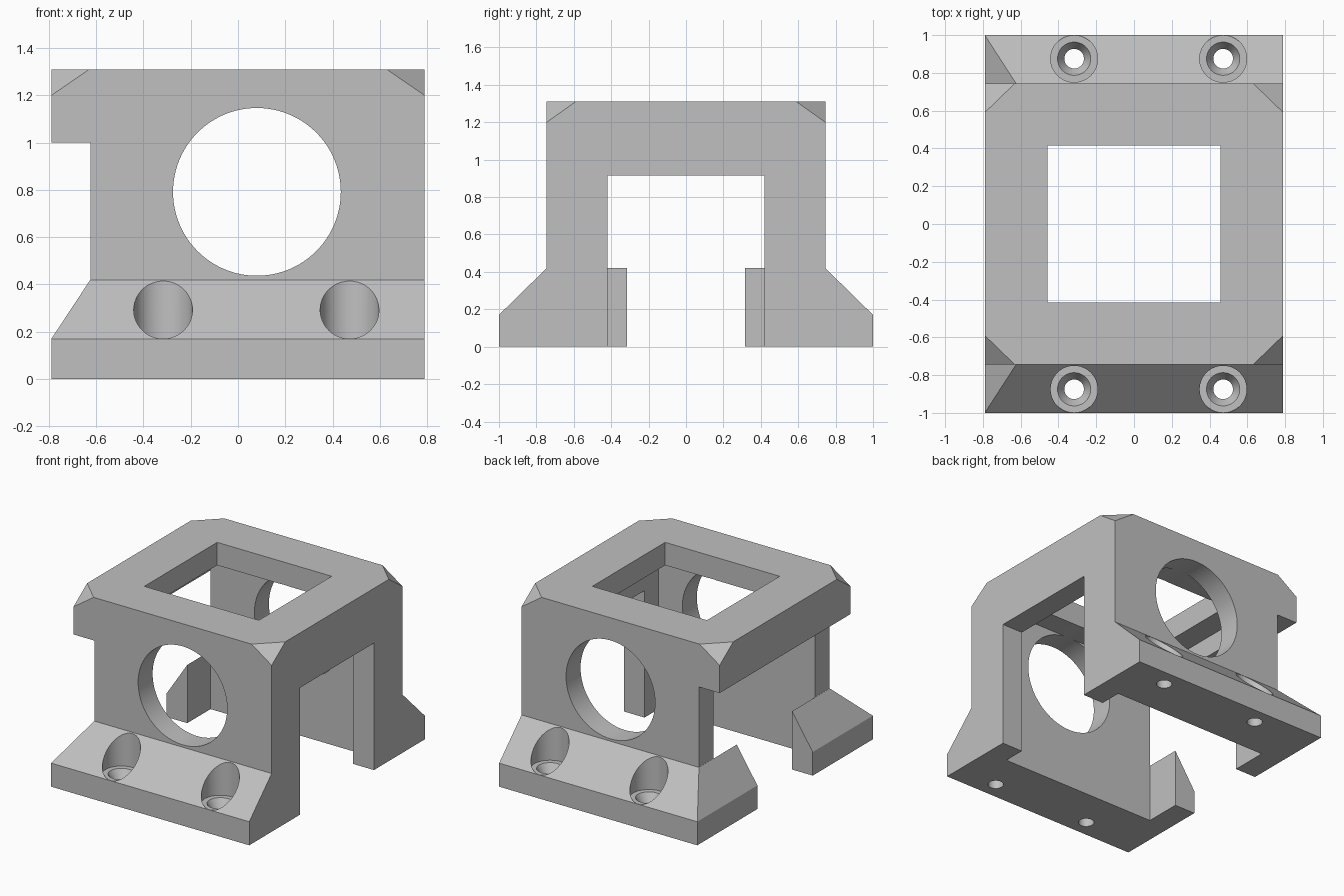
import bpy
import bmesh
from math import pi
from mathutils import Matrix, Vector

old = bpy.data.objects.get("Cube")
if old:
    bpy.data.objects.remove(old, do_unlink=True)

HALF_X, HALF_Y, TOP = 0.79, 0.745, 1.31
FOOT_LOW, FOOT_TOP = 0.17, 0.42
INNER_X = 0.625          # inside faces of the end walls

grey = bpy.data.materials.new("plain_grey")
grey.use_nodes = True
colour = (0.53, 0.53, 0.53, 1)
grey.diffuse_color = colour
grey.node_tree.nodes["Principled BSDF"].inputs["Base Color"].default_value = colour


def finish(name, bm):
    bmesh.ops.recalc_face_normals(bm, faces=bm.faces)
    mesh = bpy.data.meshes.new(name)
    bm.to_mesh(mesh)
    bm.free()
    mesh.materials.append(grey)
    ob = bpy.data.objects.new(name, mesh)
    bpy.context.collection.objects.link(ob)
    return ob


def prism(points, offset):
    """Closed profile extruded along an offset."""
    bm = bmesh.new()
    face = bm.faces.new([bm.verts.new(p) for p in points])
    ext = bmesh.ops.extrude_face_region(bm, geom=[face], use_keep_orig=True)
    verts = [v for v in ext["geom"] if isinstance(v, bmesh.types.BMVert)]
    bmesh.ops.translate(bm, vec=offset, verts=verts)
    return bm


def box(name, x0, x1, half_y, z0, z1):
    pts = [(x0, -half_y, z0), (x1, -half_y, z0), (x1, half_y, z0), (x0, half_y, z0)]
    return finish(name, prism(pts, (0, 0, z1 - z0)))


# Outer block with sloping feet along front and back
half = [(1, 0), (1, FOOT_LOW), (HALF_Y, FOOT_TOP), (HALF_Y, TOP)]
outline = half + [(-y, z) for y, z in reversed(half)]
bm = prism([(-HALF_X, y, z) for y, z in outline], (2 * HALF_X, 0, 0))

# Four clipped roof corners
for sx in (-1, 1):
    for sy in (-1, 1):
        bmesh.ops.recalc_face_normals(bm, faces=bm.faces)
        cut = bmesh.ops.bisect_plane(
            bm, geom=bm.verts[:] + bm.edges[:] + bm.faces[:],
            plane_co=(sx * HALF_X, sy * HALF_Y, 1.2),
            plane_no=Vector((sx / 0.16, sy / 0.155, 1 / 0.11)).normalized(),
            clear_outer=True)
        rim = [e for e in cut["geom_cut"] if isinstance(e, bmesh.types.BMEdge)]
        bmesh.ops.holes_fill(bm, edges=rim, sides=0)
body = finish("mount_housing", bm)

# Inner chamber, roof window, and the openings at both ends
cutters = [
    box("chamber_cutter", -INNER_X, INNER_X, 0.58, -0.2, 1.145),
    box("roof_window_cutter", -0.457, 0.457, 0.415, 1.0, 1.5),
    box("gate_cutter", 0.5, 1.0, 0.42, -0.2, 0.915),
    box("foot_gap_cutter", -1.0, -0.5, 0.315, -0.2, 0.6),
]

# Side notch under the roof lip, sloping down over the foot ends
notch = [(-1, 1), (-INNER_X + 0.001, 1), (-INNER_X + 0.001, FOOT_TOP),
         (-INNER_X, FOOT_TOP), (-HALF_X, FOOT_LOW), (-0.85, 0.08), (-1, 0.08)]
cutters.append(finish("notch_cutter",
                      prism([(x, -1.2, z) for x, z in notch], (0, 2.4, 0))))

# Large round opening through front and back walls
bm = bmesh.new()
bmesh.ops.create_cone(bm, cap_ends=True, segments=96, radius1=0.355,
                      radius2=0.355, depth=2.6,
                      matrix=Matrix.Translation((0.08, 0, 0.792))
                      @ Matrix.Rotation(pi / 2, 4, "X"))
cutters.append(finish("round_opening_cutter", bm))

# Countersunk screw holes in the feet
bore = [(0, 0.6), (0.1245, 0.6), (0.1245, FOOT_LOW), (0.088, FOOT_LOW),
        (0.052, 0.11), (0.052, -0.1), (0, -0.1)]
for x in (-0.317, 0.472):
    for y in (-0.875, 0.875):
        bm = bmesh.new()
        ring = [bm.verts.new((r, 0, z)) for r, z in bore]
        edges = [bm.edges.new(pair) for pair in zip(ring, ring[1:])]
        bmesh.ops.spin(bm, geom=ring + edges, cent=(0, 0, 0), axis=(0, 0, 1),
                       angle=2 * pi, steps=48)
        bmesh.ops.remove_doubles(bm, verts=bm.verts, dist=0.0001)
        bmesh.ops.translate(bm, vec=(x, y, 0), verts=bm.verts)
        cutters.append(finish("screw_hole_cutter", bm))

# Carve the block, then discard the cutters
bpy.ops.object.select_all(action="DESELECT")
body.select_set(True)
bpy.context.view_layer.objects.active = body
for cutter in cutters:
    mod = body.modifiers.new(cutter.name, "BOOLEAN")
    mod.operation = "DIFFERENCE"
    mod.solver = "EXACT"
    mod.object = cutter
    bpy.ops.object.modifier_apply(modifier=mod.name)
    bpy.data.objects.remove(cutter, do_unlink=True)

bpy.ops.object.shade_smooth_by_angle(angle=pi / 6)
